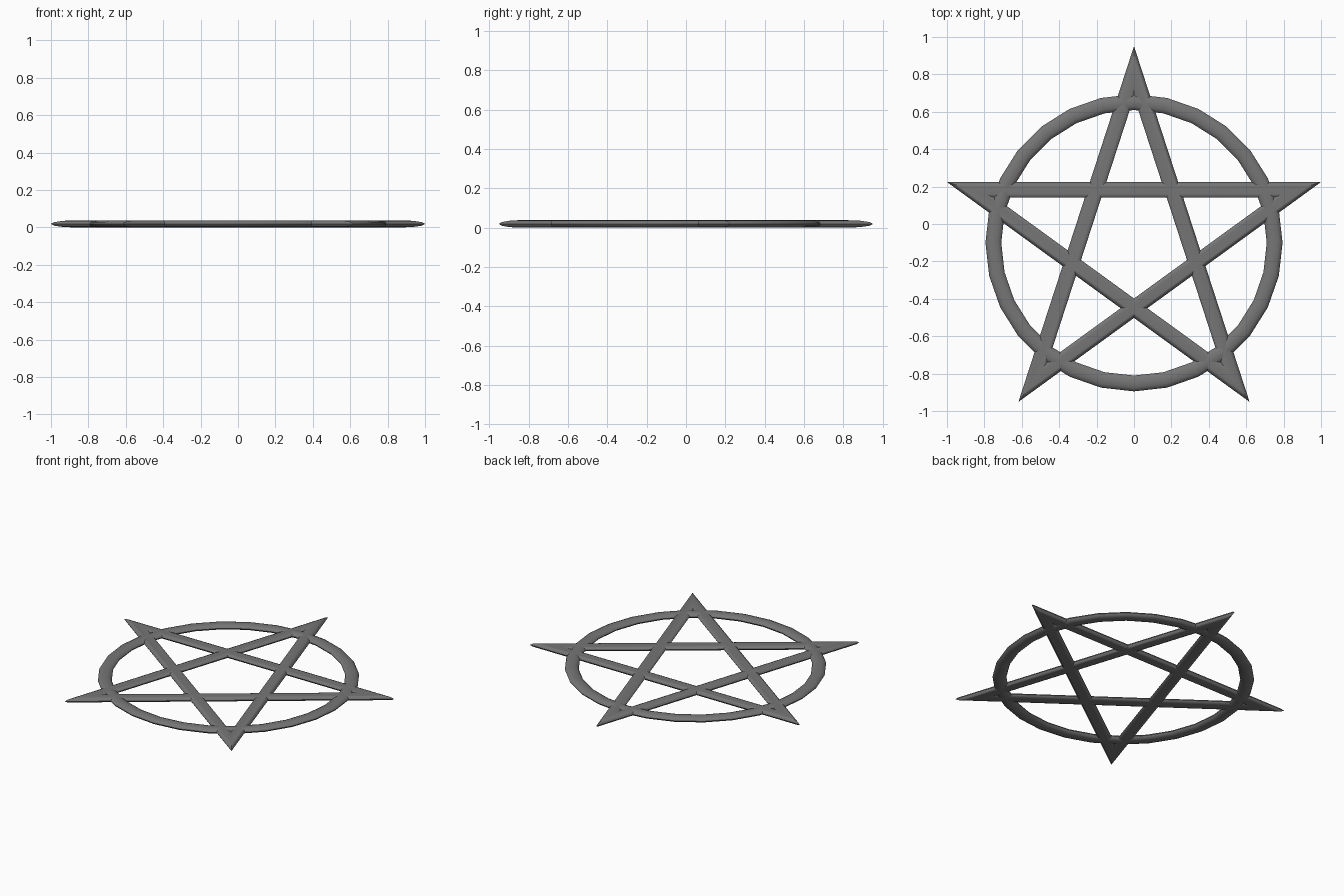
import bpy, bmesh
from math import sin, cos, pi, radians

if "Cube" in bpy.data.objects:
    bpy.data.objects.remove(bpy.data.objects["Cube"])

CY = -0.1005      # centre of the star and ring
HZ = 0.019        # half thickness
SIDES = 12

dark = bpy.data.materials.new("dark_grey")
dark.diffuse_color = (0.18, 0.18, 0.18, 1)
dark.use_nodes = True
dark.node_tree.nodes["Principled BSDF"].inputs["Base Color"].default_value = dark.diffuse_color


def closed_tube(name, count, radius, half_w, step):
    """Flattened tube through points on a circle, visited every `step` points, mitred."""
    miter = half_w / cos(pi * step / count)
    bm = bmesh.new()
    loops = []
    for i in range(count):
        a = pi / 2 + 2 * pi * step * i / count
        loop = []
        for j in range(SIDES):
            t = 2 * pi * j / SIDES
            r = radius + miter * cos(t)
            loop.append(bm.verts.new((r * cos(a), CY + r * sin(a), HZ + HZ * sin(t))))
        loops.append(loop)
    for i in range(count):
        p, q = loops[i], loops[(i + 1) % count]
        for j in range(SIDES):
            k = (j + 1) % SIDES
            bm.faces.new((p[j], q[j], q[k], p[k]))
    bmesh.ops.recalc_face_normals(bm, faces=bm.faces)
    mesh = bpy.data.meshes.new(name)
    bm.to_mesh(mesh)
    bm.free()
    mesh.materials.append(dark)
    ob = bpy.data.objects.new(name, mesh)
    bpy.context.collection.objects.link(ob)
    bpy.ops.object.select_all(action='DESELECT')
    ob.select_set(True)
    bpy.context.view_layer.objects.active = ob
    bpy.ops.object.shade_smooth_by_angle(angle=radians(40))
    return ob


# Five crossing bars joined at sharp mitred tips
bar_half = 0.042
tip = 1 / cos(radians(18))
closed_tube("star_bars", 5, tip - bar_half / sin(radians(18)), bar_half, 2)

# Ring around the star
closed_tube("ring", 28, 0.752, 0.042, 1)
